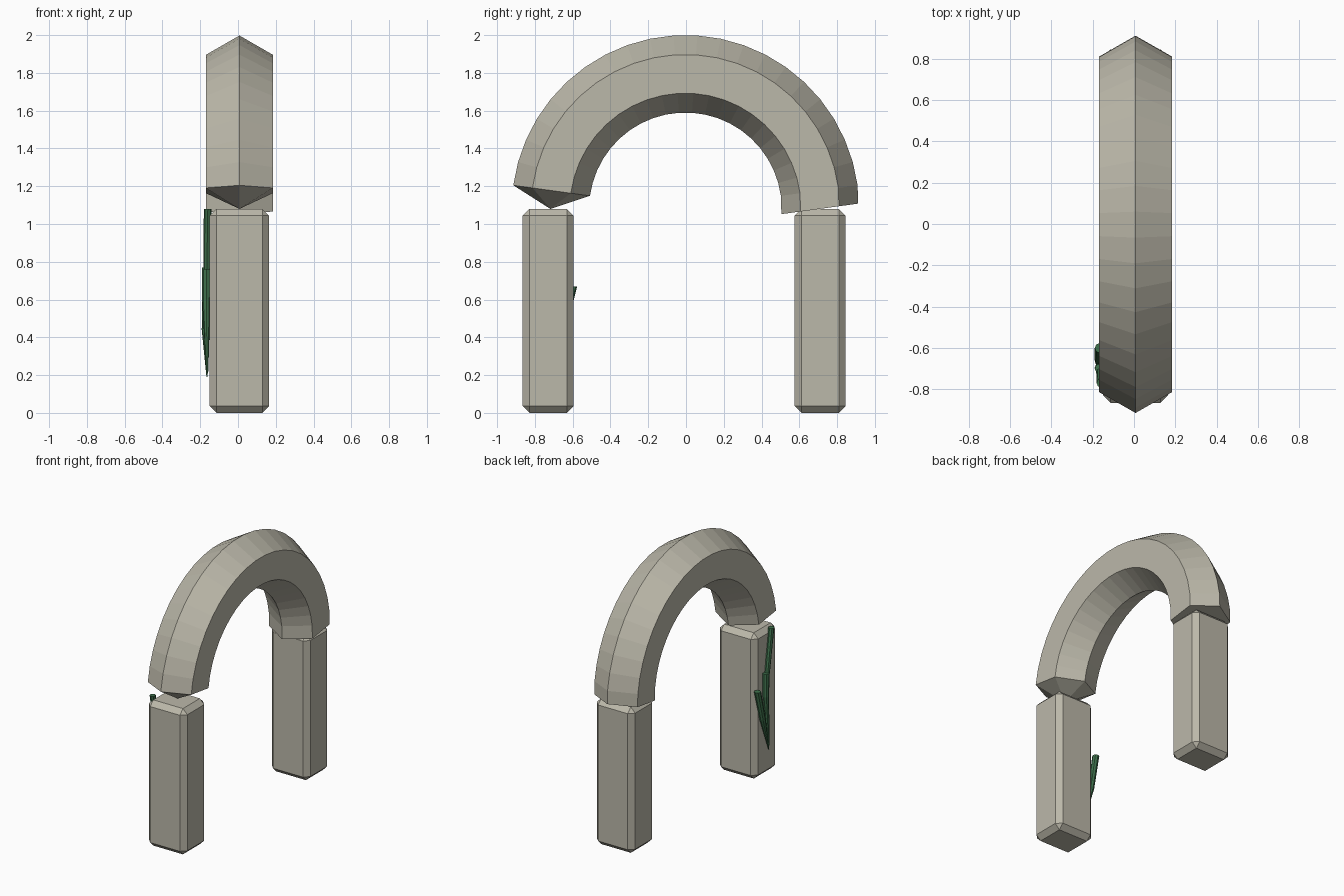
import bpy, bmesh, math
from mathutils import Vector

if "Cube" in bpy.data.objects:
    bpy.data.objects.remove(bpy.data.objects["Cube"])


def material(name, rgb):
    m = bpy.data.materials.new(name)
    m.diffuse_color = (*rgb, 1)
    m.use_nodes = True
    m.node_tree.nodes["Principled BSDF"].inputs["Base Color"].default_value = m.diffuse_color
    return m


STONE = material("weathered stone", (0.50, 0.48, 0.40))
GREEN = material("vine green", (0.05, 0.17, 0.075))


def finish(bm, name, mat):
    bmesh.ops.recalc_face_normals(bm, faces=bm.faces)
    me = bpy.data.meshes.new(name)
    bm.to_mesh(me)
    bm.free()
    me.materials.append(mat)
    ob = bpy.data.objects.new(name, me)
    bpy.context.collection.objects.link(ob)
    return ob


def loft(bm, rings, tip=None):
    """Skin a list of rings; the start closes to a tip point or flat, the end flat."""
    rows = [[bm.verts.new(p) for p in r] for r in rings]
    n = len(rows[0])
    for a, b in zip(rows, rows[1:]):
        for i in range(n):
            j = (i + 1) % n
            bm.faces.new((a[i], a[j], b[j], b[i]))
    bm.faces.new(rows[-1])
    if tip is None:
        bm.faces.new(rows[0])
    else:
        t = bm.verts.new(tip)
        for i in range(n):
            bm.faces.new((rows[0][i], rows[0][(i + 1) % n], t))


# Two chamfered pillars
CX = 0.0075
for name, y in (("front_pillar", -0.73), ("back_pillar", 0.71)):
    bm = bmesh.new()
    bmesh.ops.create_cube(bm, size=1)
    for v in bm.verts:
        v.co = Vector((CX + v.co.x * 0.315, y + v.co.y * 0.27, 0.54 + v.co.z * 1.08))
    bmesh.ops.bevel(bm, geom=bm.edges[:], offset=0.036, segments=1, affect='EDGES')
    finish(bm, name, STONE)

# Hexagonal arch: pointed front foot, flat back foot
CY, CZ, R, HEX, STEPS = -0.003, 1.08, 0.715, 0.205, 21
START = math.radians(7.8)


def hexagon(mid, out):
    return [mid + out * (HEX * math.cos(k * math.pi / 3))
            + Vector((HEX * math.sin(k * math.pi / 3), 0, 0)) for k in range(6)]


rings = []
for s in range(STEPS + 1):
    a = START + (math.pi - 2 * START) * s / STEPS
    out = Vector((0, -math.cos(a), math.sin(a)))
    rings.append(hexagon(Vector((CX, CY, CZ)) + out * R, out))
rings.append(hexagon(Vector((CX, 0.708, 1.08)), out))
bm = bmesh.new()
loft(bm, rings, tip=(CX, -0.718, 1.08))
finish(bm, "arch", STONE)


# Vine strands on the left face of the front pillar
def strand(name, path):
    bm = bmesh.new()
    pts = [(Vector(p[:3]), p[3]) for p in path]
    rings = []
    for c, r in pts:
        rings.append([c + Vector((math.cos(k * math.pi / 4), math.sin(k * math.pi / 4), 0)) * r
                      for k in range(8)])
    loft(bm, rings)
    finish(bm, name, GREEN)


strand("vine_upper", [(-0.160, -0.77, 1.08, 0.021), (-0.165, -0.715, 0.76, 0.018)])
strand("vine_middle", [(-0.166, -0.70, 0.77, 0.024), (-0.168, -0.695, 0.60, 0.022),
                       (-0.163, -0.735, 0.22, 0.006)])
strand("vine_side", [(-0.166, -0.60, 0.67, 0.024), (-0.171, -0.655, 0.44, 0.021),
                     (-0.164, -0.735, 0.19, 0.003)])
